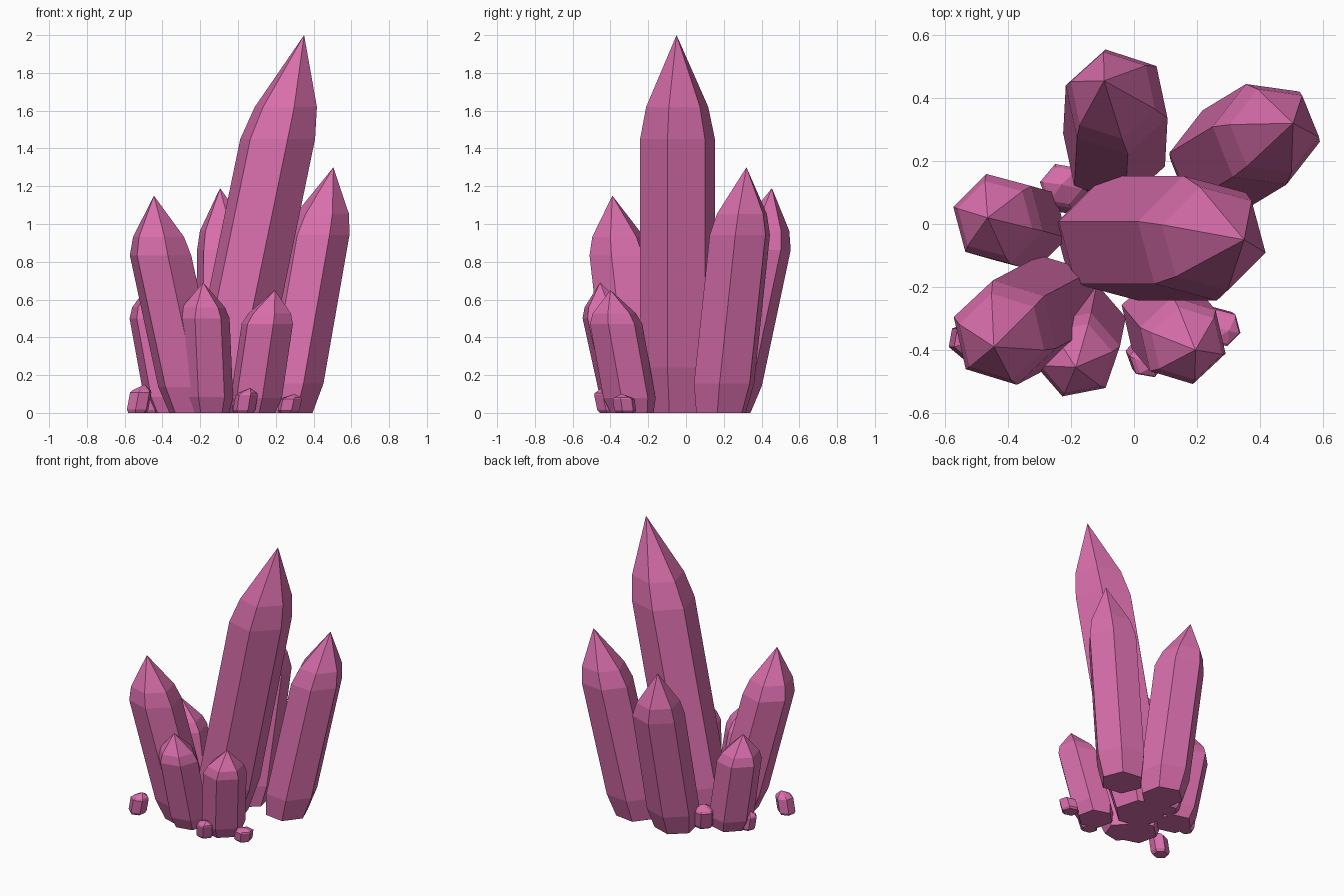
import bpy
import bmesh
from math import cos, sin, radians
from mathutils import Vector

default_cube = bpy.data.objects.get("Cube")
if default_cube:
    bpy.data.objects.remove(default_cube, do_unlink=True)

# One pink mineral colour for the whole cluster
pink = bpy.data.materials.new("crystal_pink")
pink.use_nodes = True
pink.diffuse_color = (0.69, 0.155, 0.41, 1)
pink.node_tree.nodes["Principled BSDF"].inputs["Base Color"].default_value = pink.diffuse_color

SIDES = 6
FOOT, SHOULDER, CROWN = 0.12, 0.725, 0.81   # ring heights as parts of the total height
FOOT_SCALE, CROWN_SCALE = 0.82, 0.83        # narrowing at the foot and below the tip


def crystal(name, base, shoulder, tip, height, radius, turn):
    """Leaning six-sided crystal: level rings between a narrowed foot and a pointed tip."""
    base = Vector((*base, 0))
    shoulder = Vector((*shoulder, SHOULDER * height))
    tip = Vector((*tip, height))
    foot = base.lerp(shoulder, FOOT / SHOULDER)
    crown = shoulder.lerp(tip, (CROWN - SHOULDER) / (1 - SHOULDER))

    bm = bmesh.new()

    def ring(centre, size):
        angles = [radians(turn + i * 360 / SIDES) for i in range(SIDES)]
        return [bm.verts.new(centre + Vector((cos(a), sin(a), 0)) * size) for a in angles]

    rings = [ring(base, radius * FOOT_SCALE), ring(foot, radius),
             ring(shoulder, radius), ring(crown, radius * CROWN_SCALE)]
    point = bm.verts.new(tip)
    bm.faces.new(rings[0][::-1])
    for i in range(SIDES):
        j = (i + 1) % SIDES
        for low, high in zip(rings, rings[1:]):
            bm.faces.new((low[i], low[j], high[j], high[i]))
        bm.faces.new((rings[-1][i], rings[-1][j], point))
    bmesh.ops.recalc_face_normals(bm, faces=bm.faces)

    mesh = bpy.data.meshes.new(name)
    bm.to_mesh(mesh)
    bm.free()
    mesh.materials.append(pink)
    crystal_object = bpy.data.objects.new(name, mesh)
    bpy.context.collection.objects.link(crystal_object)


# Tall crystals
crystal("central_crystal", base=(-.09, -.045), shoulder=(.21, -.045), tip=(.35, -.05),
        height=2, radius=.205, turn=-15)
crystal("back_left_crystal", base=(.255, .185), shoulder=(.42, .285), tip=(.505, .32),
        height=1.3, radius=.172, turn=-8)
crystal("back_crystal", base=(-.065, .205), shoulder=(-.055, .388), tip=(-.095, .455),
        height=1.19, radius=.17, turn=-18)
crystal("front_right_crystal", base=(-.23, -.25), shoulder=(-.41, -.345), tip=(-.445, -.39),
        height=1.15, radius=.17, turn=-17)

# Medium crystals
crystal("right_crystal", base=(-.34, -.01), shoulder=(-.431, .016), tip=(-.465, .02),
        height=.69, radius=.148, turn=-15)
crystal("front_crystal", base=(-.16, -.305), shoulder=(-.182, -.415), tip=(-.185, -.455),
        height=.69, radius=.14, turn=11)
crystal("front_left_crystal", base=(.085, -.285), shoulder=(.155, -.37), tip=(.195, -.4),
        height=.65, radius=.142, turn=-17)

# Small shards around the foot
crystal("front_right_shard", base=(-.535, -.37), shoulder=(-.515, -.37), tip=(-.495, -.365),
        height=.15, radius=.06, turn=20)
crystal("front_shard", base=(.03, -.41), shoulder=(.045, -.43), tip=(.065, -.45),
        height=.13, radius=.06, turn=-10)
crystal("front_left_shard", base=(.265, -.32), shoulder=(.28, -.33), tip=(.3, -.34),
        height=.1, radius=.06, turn=-15)
crystal("back_right_shard", base=(-.205, .095), shoulder=(-.225, .12), tip=(-.23, .125),
        height=.17, radius=.075, turn=-10)
crystal("right_shard", base=(-.465, -.03), shoulder=(-.48, -.03), tip=(-.485, -.025),
        height=.13, radius=.05, turn=10)
